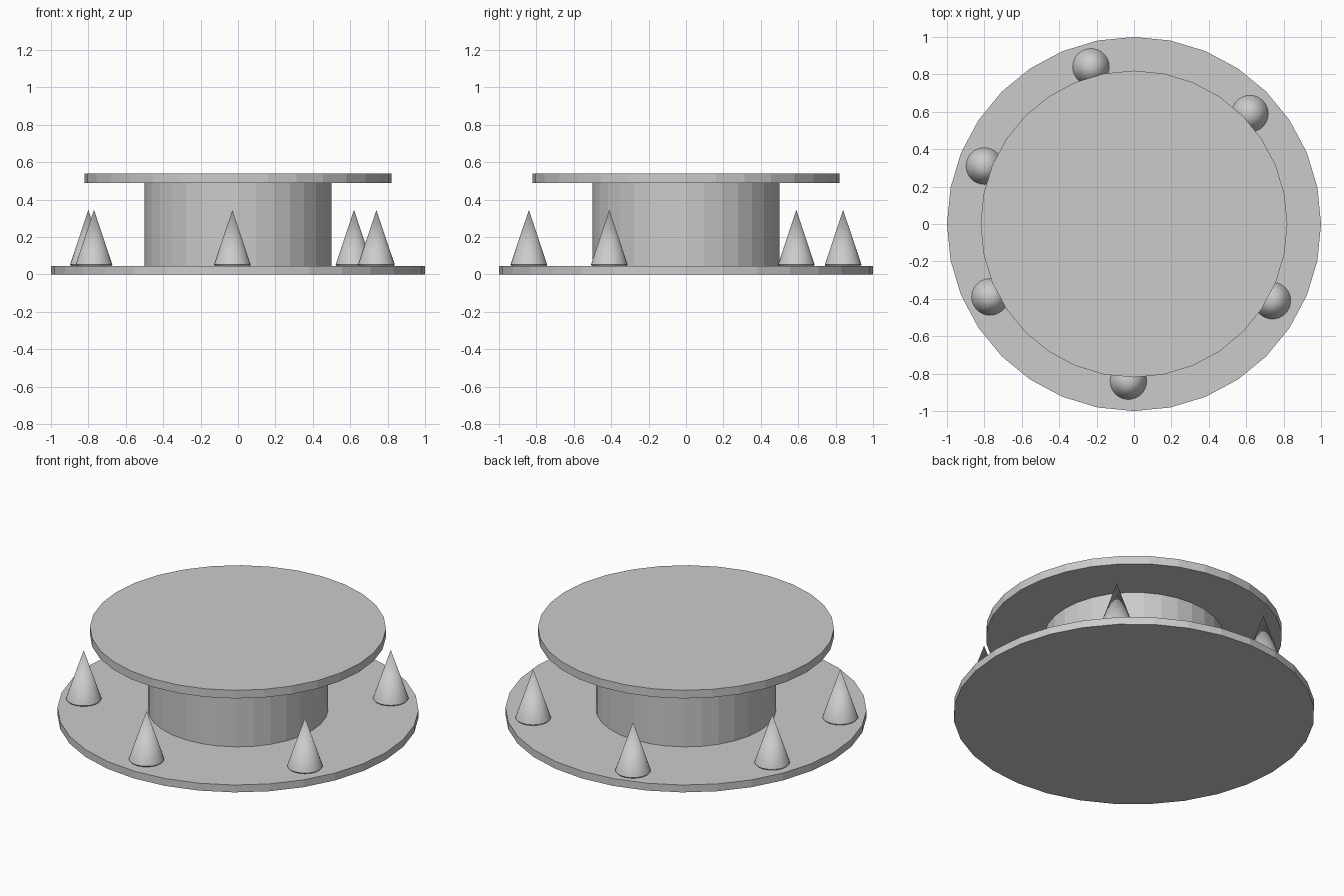
import bpy, bmesh
from math import cos, sin, tau, radians

cube = bpy.data.objects.get("Cube")
if cube:
    bpy.data.objects.remove(cube, do_unlink=True)

grey = bpy.data.materials.new("plain grey")
grey.use_nodes = True
colour = (0.6, 0.6, 0.6, 1)
grey.diffuse_color = colour
grey.node_tree.nodes["Principled BSDF"].inputs["Base Color"].default_value = colour


def turned(name, profile, sides, centre=(0, 0), smooth=False):
    """Closed solid of revolution from (radius, height) points, bottom to top."""
    bm = bmesh.new()
    rings = []
    for r, z in profile:
        if r == 0:
            rings.append([bm.verts.new((0, 0, z))] * sides)
        else:
            rings.append([bm.verts.new((r * cos(tau * i / sides), r * sin(tau * i / sides), z))
                          for i in range(sides)])
    for low, high in zip(rings, rings[1:]):
        for i in range(sides):
            j = (i + 1) % sides
            corners = dict.fromkeys((low[i], low[j], high[j], high[i]))
            bm.faces.new(list(corners))
    bm.faces.new(rings[0][::-1])
    if profile[-1][0] > 0:
        bm.faces.new(rings[-1])
    mesh = bpy.data.meshes.new(name)
    bm.to_mesh(mesh)
    bm.free()
    mesh.materials.append(grey)
    obj = bpy.data.objects.new(name, mesh)
    obj.location = (*centre, 0)
    bpy.context.collection.objects.link(obj)
    if smooth:
        bpy.ops.object.select_all(action="DESELECT")
        obj.select_set(True)
        bpy.context.view_layer.objects.active = obj
        bpy.ops.object.shade_smooth_by_angle(angle=radians(40))
    return obj


# Stacked discs and hub
turned("base_disc", [(1, 0), (1, 0.045)], 32)
turned("hub", [(0.5, 0.04), (0.5, 0.492)], 32)
turned("top_disc", [(0.82, 0.49), (0.82, 0.54)], 32)

# Spikes standing around the rim, with a softened foot
spots = [(-0.23, 0.84), (0.62, 0.59), (-0.80, 0.31),
         (-0.77, -0.39), (0.74, -0.41), (-0.03, -0.84)]
for n, spot in enumerate(spots, 1):
    turned(f"spike_{n}", [(0.09, 0.042), (0.098, 0.052), (0, 0.345)], 32, spot, smooth=True)
